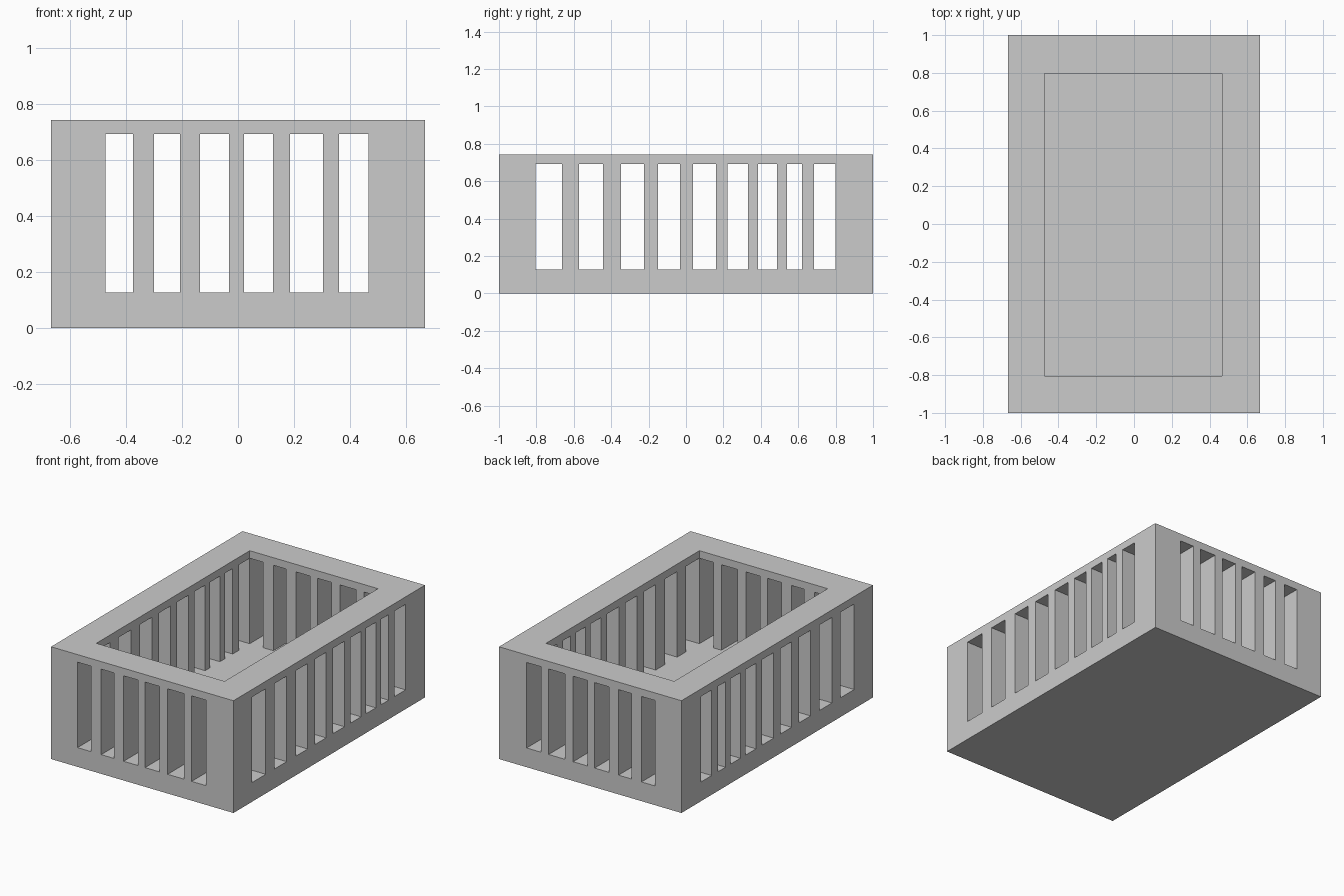
import bpy, bmesh
from mathutils import Matrix, Vector

if "Cube" in bpy.data.objects:
    bpy.data.objects.remove(bpy.data.objects["Cube"])

HX, HY, H = 0.667, 1.0, 0.742        # half width, half length, height
FLOOR, LINTEL = 0.127, 0.692         # bottom and top of the slots

# slot spans along x (front/back walls) and along y (side walls)
X_SLOTS = [(-0.473, -0.375), (-0.30, -0.207), (-0.136, -0.032),
           (0.021, 0.125), (0.186, 0.304), (0.361, 0.465)]
Y_SLOTS = [(-0.804, -0.663), (-0.572, -0.444), (-0.348, -0.225),
           (-0.15, -0.032), (0.037, 0.16), (0.222, 0.332),
           (0.385, 0.487), (0.54, 0.62), (0.684, 0.798)]


def boxes(name, spans):
    """One object made of axis-aligned boxes given as (x, y, z) ranges."""
    bm = bmesh.new()
    for ranges in spans:
        centre = Vector([(a + b) / 2 for a, b in ranges])
        size = Vector([b - a for a, b in ranges])
        bmesh.ops.create_cube(bm, size=1, matrix=Matrix.Translation(centre)
                              @ Matrix.Diagonal(size).to_4x4())
    mesh = bpy.data.meshes.new(name)
    bm.to_mesh(mesh)
    bm.free()
    obj = bpy.data.objects.new(name, mesh)
    bpy.context.collection.objects.link(obj)
    return obj


# solid block
crate = boxes("slatted_crate", [((-HX, HX), (-HY, HY), (0, H))])

# open cavity, then slots through the end walls and the side walls
slot_z = (FLOOR, LINTEL)
cutters = [
    boxes("cavity_cutter", [((X_SLOTS[0][0], X_SLOTS[-1][1]),
                             (Y_SLOTS[0][0], Y_SLOTS[-1][1]), (FLOOR, 1))]),
    boxes("end_slot_cutter", [(s, (-1.2, 1.2), slot_z) for s in X_SLOTS]),
    boxes("side_slot_cutter", [((-1.2, 1.2), s, slot_z) for s in Y_SLOTS]),
]
bpy.context.view_layer.objects.active = crate
for cutter in cutters:
    cutter.hide_render = True
    mod = crate.modifiers.new(cutter.name, 'BOOLEAN')
    mod.operation = 'DIFFERENCE'
    mod.solver = 'EXACT'
    mod.object = cutter
    bpy.ops.object.modifier_apply(modifier=mod.name)
    bpy.data.objects.remove(cutter)
